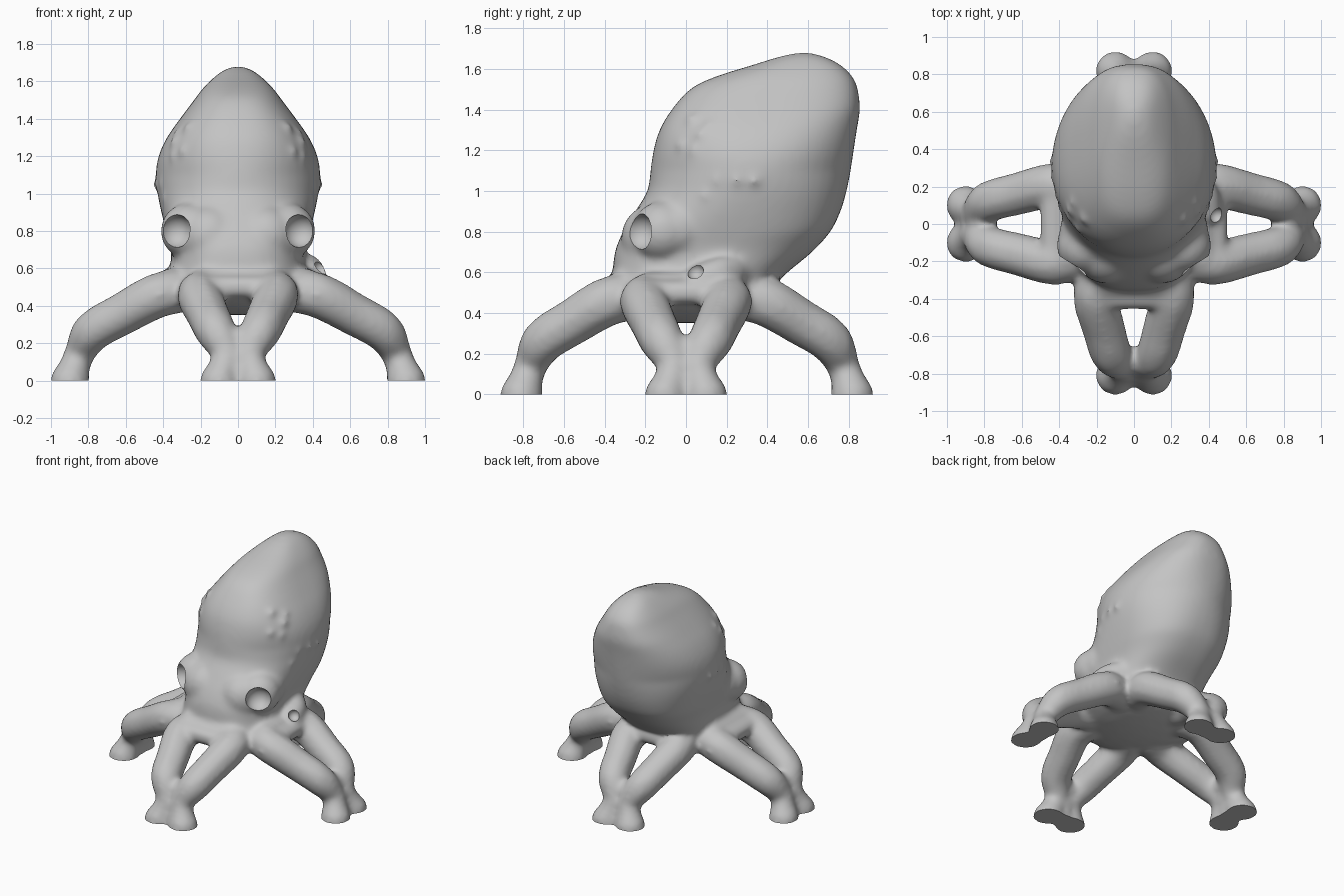
import bpy, bmesh, math
from mathutils import Vector, Matrix

cube = bpy.data.objects.get("Cube")
if cube:
    bpy.data.objects.remove(cube, do_unlink=True)

skin = bpy.data.materials.new("stone_grey")
skin.use_nodes = True
GREY = (0.55, 0.55, 0.55, 1)
skin.diffuse_color = GREY
skin.node_tree.nodes["Principled BSDF"].inputs["Base Color"].default_value = GREY


def ball(bm, pos, r, squash=(1, 1, 1), sub=3):
    m = Matrix.Translation(pos) @ Matrix.Diagonal((*squash, 1))
    bmesh.ops.create_icosphere(bm, subdivisions=sub, radius=r, matrix=m)


def spline(rows, steps):
    """Catmull-Rom through rows of numbers."""
    pts = [Vector(r) for r in rows]
    pts = [pts[0]] + pts + [pts[-1]]
    out = []
    for a, b, c, d in zip(pts, pts[1:], pts[2:], pts[3:]):
        for i in range(steps):
            t = i / steps
            out.append(0.5 * (2 * b + (c - a) * t + (2 * a - 5 * b + 4 * c - d) * t * t
                              + (3 * b - a - 3 * c + d) * t ** 3))
    return out + [pts[-1]]


def make_object(name, bm):
    mesh = bpy.data.meshes.new(name)
    bm.to_mesh(mesh)
    bm.free()
    obj = bpy.data.objects.new(name, mesh)
    bpy.context.collection.objects.link(obj)
    obj.data.materials.append(skin)
    return obj


# Head and mantle: rings of height, front y, back y, half width
rings = spline([
    (0.45, -0.33, 0.36, 0.33), (0.52, -0.37, 0.42, 0.37), (0.60, -0.36, 0.50, 0.36),
    (0.70, -0.35, 0.62, 0.36), (0.80, -0.31, 0.71, 0.385), (0.90, -0.25, 0.76, 0.41),
    (1.00, -0.19, 0.79, 0.43), (1.10, -0.175, 0.81, 0.44), (1.20, -0.16, 0.825, 0.425),
    (1.30, -0.13, 0.84, 0.38), (1.40, -0.07, 0.855, 0.31), (1.50, 0.02, 0.845, 0.235),
    (1.56, 0.14, 0.82, 0.19), (1.62, 0.33, 0.76, 0.13), (1.66, 0.46, 0.68, 0.075),
    (1.68, 0.55, 0.61, 0.02)], 4)


def on_ring(ring, angle):
    """Point on a ring; rings away from the widest one are squarer."""
    z, front, back, half = ring
    power = 1 - 0.22 * min(1, abs(z - 1.1) / 0.3)
    c, s = (math.copysign(abs(f(angle)) ** power, f(angle)) for f in (math.cos, math.sin))
    return Vector((half * c, (front + back) / 2 + (back - front) / 2 * s, z))


bm = bmesh.new()
loops = [[bm.verts.new(on_ring(r, math.tau * i / 48)) for i in range(48)] for r in rings]
for low, high in zip(loops, loops[1:]):
    for i in range(48):
        j = (i + 1) % 48
        bm.faces.new((low[i], low[j], high[j], high[i]))
bm.faces.new(loops[0][::-1])
bm.faces.new(loops[-1])

# Rounded underside that carries the hips
ball(bm, (0, 0, 0.49), 0.44, (1, 1, 0.32))

# Four pairs of legs: outward, sideways, height, radius
leg = spline([(0.28, 0.17, 0.48, 0.118), (0.43, 0.205, 0.455, 0.125), (0.62, 0.162, 0.355, 0.118),
              (0.775, 0.120, 0.265, 0.112), (0.845, 0.06, 0.15, 0.085),
              (0.875, 0.075, 0.07, 0.087), (0.90, 0.10, -0.01, 0.110)], 6)
# Webs joining the two legs of a pair at knee and foot: outward, height, radius
webs = [(0.81, 0.21, 0.08), (0.85, 0.12, 0.08), (0.87, 0.05, 0.08), (0.88, 0.0, 0.08)]
for turn, reach in ((0, 1.0), (90, 0.91), (180, 1.0), (270, 0.90)):
    spin = Matrix.Rotation(math.radians(turn), 4, 'Z')
    for side in (-1, 1):
        for out, along, z, r in leg:
            ball(bm, spin @ Vector((out * reach, along * side, z)), r, sub=2)
    for out, z, r in webs:
        ball(bm, spin @ Vector((out * reach, 0, z)), r, sub=2)
    # Flat bridge between the hips
    for i in range(-4, 5):
        for out, z, r in ((0.44, 0.50, 0.065), (0.36, 0.52, 0.085)):
            ball(bm, spin @ Vector((out * reach, i * 0.045, z)), r, sub=2)

# Eye bulges with cheeks and brows, and warts on the flanks
warts = [(1.04, -0.32), (1.05, -0.12), (1.06, 0.04), (0.98, -0.38),
         (1.19, -0.62), (1.27, -0.55), (1.33, -0.48), (1.22, -0.80), (1.34, -0.75)]
for side in (-1, 1):
    ball(bm, (0.263 * side, -0.115, 0.80), 0.152)
    ball(bm, (0.25 * side, -0.04, 0.81), 0.15)
    ball(bm, (0.15 * side, -0.15, 0.77), 0.17)
    for n, (z, angle) in enumerate(warts):
        ring = min(rings, key=lambda r: abs(r[0] - z))
        p = on_ring(ring, angle)
        ball(bm, (p.x * side * 0.98, p.y + 0.003, p.z), 0.023 + 0.004 * (n % 3), sub=2)

# Siphon tube on one side
for x, y, z, r in spline([(0.28, 0.26, 0.62, 0.08), (0.37, 0.17, 0.60, 0.08),
                          (0.395, 0.07, 0.565, 0.08)], 5):
    ball(bm, (x, y, z), r, sub=2)

body = make_object("octopus_body", bm)

# Cutters: eye sockets, siphon opening and the ground under the feet
cut = bmesh.new()
for side in (-1, 1):
    ball(cut, (0.335 * side, -0.232, 0.80), 0.09)
ball(cut, (0.445, 0.045, 0.605), 0.042)
bmesh.ops.create_cube(cut, size=1, matrix=Matrix.Translation((0, 0, -0.5))
                      @ Matrix.Diagonal((3, 3, 1, 1)))
cutter = make_object("cutter", cut)
cutter.hide_render = True

# Fuse, soften and carve
fuse = body.modifiers.new("fuse", 'REMESH')
fuse.mode = 'VOXEL'
fuse.voxel_size = 0.0155
soften = body.modifiers.new("soften", 'SMOOTH')
soften.factor = 0.5
soften.iterations = 18
carve = body.modifiers.new("carve", 'BOOLEAN')
carve.operation = 'DIFFERENCE'
carve.solver = 'EXACT'
carve.object = cutter

bpy.ops.object.select_all(action='DESELECT')
body.select_set(True)
bpy.context.view_layer.objects.active = body
for name in ("fuse", "soften", "carve"):
    bpy.ops.object.modifier_apply(modifier=name)
bpy.data.objects.remove(cutter, do_unlink=True)
bpy.ops.object.shade_smooth_by_angle(angle=math.radians(40))
